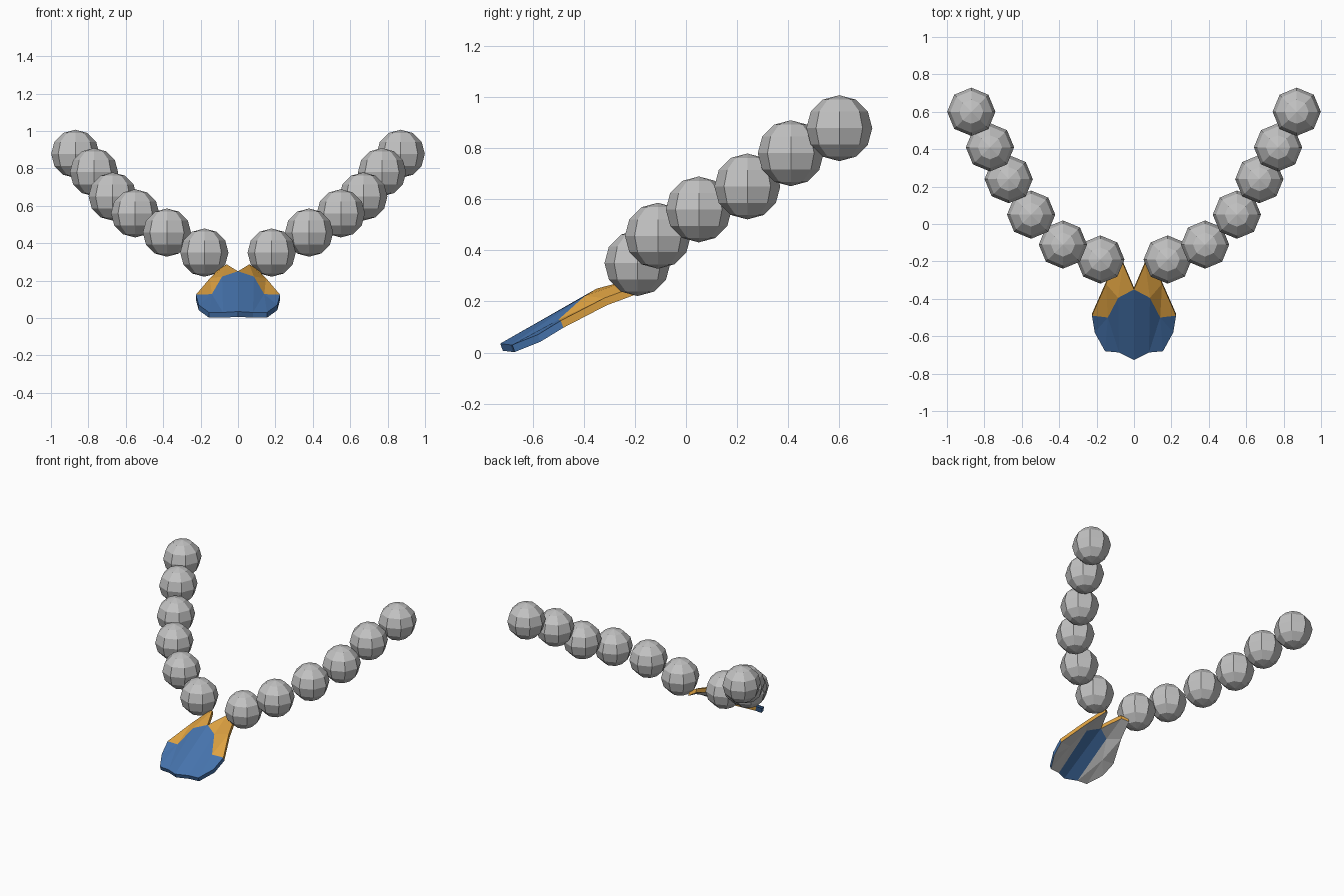
import bpy, bmesh
from mathutils import Vector

if "Cube" in bpy.data.objects:
    bpy.data.objects.remove(bpy.data.objects["Cube"])


def material(name, rgb):
    m = bpy.data.materials.new(name)
    m.diffuse_color = (*rgb, 1)
    m.use_nodes = True
    m.node_tree.nodes["Principled BSDF"].inputs["Base Color"].default_value = m.diffuse_color
    return m


grey = material("bead grey", (0.54, 0.54, 0.54))
blue = material("pendant blue", (0.06, 0.17, 0.41))
gold = material("pendant gold", (0.75, 0.37, 0.055))


def finish(bm, name, mats):
    mesh = bpy.data.meshes.new(name)
    bm.to_mesh(mesh)
    bm.free()
    obj = bpy.data.objects.new(name, mesh)
    for m in mats:
        mesh.materials.append(m)
    bpy.context.collection.objects.link(obj)
    return obj


# Beads: two mirrored strands of low-poly spheres
BEADS = [(.87, .60, .878), (.77, .41, .78), (.67, .24, .65),
         (.55, .05, .56), (.38, -.11, .457), (.18, -.19, .35)]
for side, label in ((1, "right"), (-1, "left")):
    for i, (x, y, z) in enumerate(BEADS):
        bm = bmesh.new()
        bmesh.ops.create_uvsphere(bm, u_segments=8, v_segments=6, radius=0.129)
        bead = finish(bm, f"bead_{label}_{i + 1}", [grey])
        bead.location = (side * x, y, z)

# Pendant: half outline, mirrored, with a thin backing
P = {"A": (0, -.727, .035), "B": (.08, -.687, .03), "C": (.155, -.68, .03),
     "D": (.21, -.58, .07), "E": (.225, -.49, .125), "F": (.14, -.50, .128),
     "G": (.085, -.395, .222), "H": (0, -.35, .25), "I": (.15, -.32, .213),
     "J": (.10, -.18, .265), "K": (.06, -.21, .287)}
DROP = Vector((0, .01, -.028))
# front faces: corner names, front colour, back colour (0 blue, 1 gold, 2 grey)
FACES = [("ABGH", 0, 0), ("BFG", 0, 2), ("BCF", 0, 2), ("CDF", 0, 2), ("DEF", 0, 2),
         ("EIF", 1, 2), ("FIG", 1, 2), ("IJKG", 1, 2), ("GKH", 1, 2)]
RIM = [("AB", 0), ("BC", 0), ("CD", 0), ("DE", 0), ("EI", 1), ("IJ", 1), ("JK", 1), ("KH", 1)]

bm = bmesh.new()
for side in (1, -1):
    top = {k: bm.verts.new((side * x, y, z)) for k, (x, y, z) in P.items()}
    low = {k: bm.verts.new(v.co + DROP) for k, v in top.items()}
    for names, front, back in FACES:
        bm.faces.new([top[n] for n in names]).material_index = front
        bm.faces.new([low[n] for n in reversed(names)]).material_index = back
    for (a, b), colour in RIM:
        bm.faces.new([top[a], low[a], low[b], top[b]]).material_index = colour
bmesh.ops.remove_doubles(bm, verts=bm.verts, dist=0.0005)
bmesh.ops.recalc_face_normals(bm, faces=bm.faces)
finish(bm, "pendant", [blue, gold, grey])
